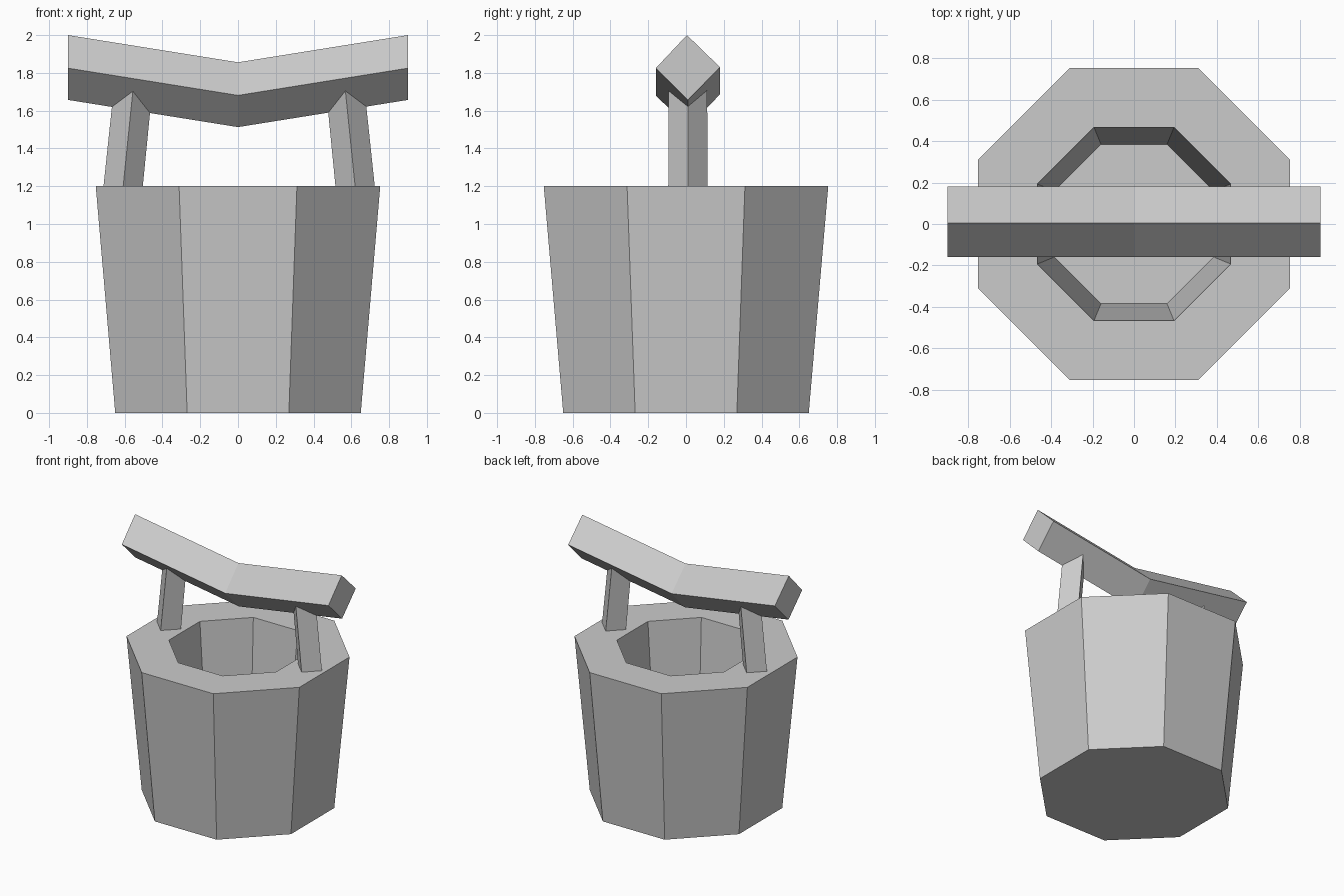
import bpy, bmesh, math
from mathutils import Vector

cube = bpy.data.objects.get("Cube")
if cube:
    bpy.data.objects.remove(cube, do_unlink=True)

# Single stone grey
grey = bpy.data.materials.new("stone_grey")
grey.use_nodes = True
colour = (0.6, 0.6, 0.6, 1)
grey.diffuse_color = colour
grey.node_tree.nodes["Principled BSDF"].inputs["Base Color"].default_value = colour


def loft(name, rings):
    """Skin a closed solid through matching rings of points."""
    bm = bmesh.new()
    loops = [[bm.verts.new(p) for p in ring] for ring in rings]
    n = len(loops[0])
    for a, b in zip(loops, loops[1:]):
        for i in range(n):
            j = (i + 1) % n
            bm.faces.new((a[i], a[j], b[j], b[i]))
    bm.faces.new(loops[0][::-1])
    bm.faces.new(loops[-1])
    bmesh.ops.recalc_face_normals(bm, faces=bm.faces)
    mesh = bpy.data.meshes.new(name)
    bm.to_mesh(mesh)
    bm.free()
    mesh.materials.append(grey)
    obj = bpy.data.objects.new(name, mesh)
    bpy.context.collection.objects.link(obj)
    return obj


def octagon(flat, z):
    r = flat / math.cos(math.pi / 8)
    angles = [math.pi / 8 + i * math.pi / 4 for i in range(8)]
    return [Vector((r * math.cos(a), r * math.sin(a), z)) for a in angles]


def diamond(x, y, z, r):
    return [(x + r, y, z), (x, y + r, z), (x - r, y, z), (x, y - r, z)]


# Tapered octagonal wall with a tapered shaft and inner floor
loft("well_wall", [octagon(0.65, 0), octagon(0.753, 1.2),
                   octagon(0.467, 1.2), octagon(0.385, 0.2)])

# Leaning square posts, turned corner-on
for name, side in (("left_post", 1), ("right_post", -1)):
    loft(name, [diamond(side * 0.614 + 0.006, 0.01, 1.2, 0.104),
                diamond(side * 0.561 + 0.006, 0.01, 1.72, 0.102)])

# Square roof beam on edge, sagging in the middle
section = [(0.005, 2.0), (0.18, 1.83), (0.01, 1.657), (-0.16, 1.825)]
loft("roof_beam", [[(x, y, z - sag) for y, z in section]
                   for x, sag in ((-0.9, 0), (0, 0.144), (0.9, 0))])
